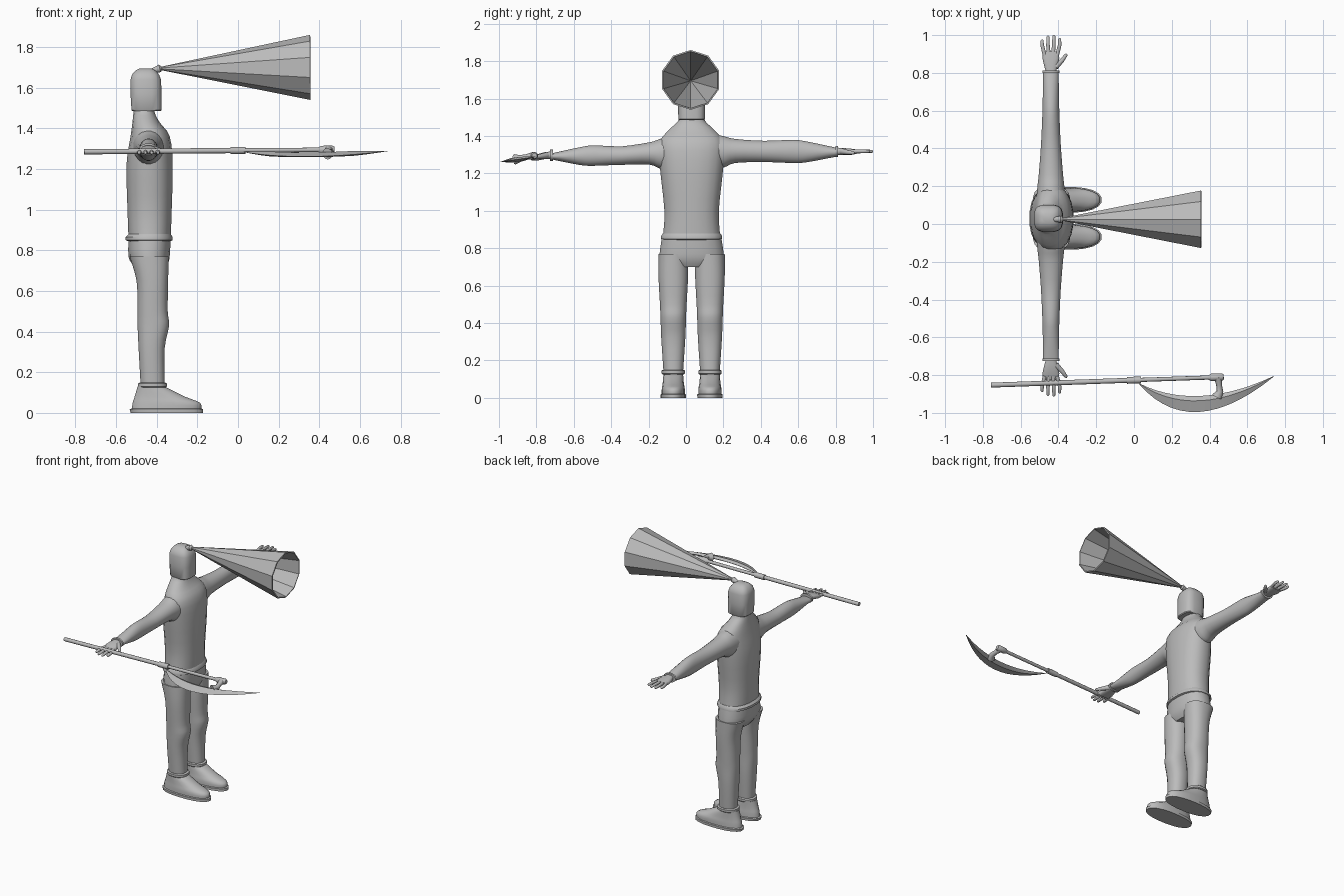
import bpy, bmesh, math
from mathutils import Vector

cube = bpy.data.objects.get("Cube")
if cube:
    bpy.data.objects.remove(cube, do_unlink=True)

tone = (.5, .5, .5, 1)
grey = bpy.data.materials.new("plain grey")
grey.use_nodes = True
grey.diffuse_color = tone
grey.node_tree.nodes["Principled BSDF"].inputs["Base Color"].default_value = tone
middle = .03  # centre plane of the figure in y
arm_x = -.44  # line of the arms in x


def skin(bm, rings, caps=True):
    """Bridge equal-sized rings of points, optionally closing both ends."""
    rows = [[bm.verts.new(point) for point in ring] for ring in rings]
    count = len(rows[0])
    for lower, upper in zip(rows, rows[1:]):
        for i in range(count):
            j = (i + 1) % count
            bm.faces.new((lower[i], lower[j], upper[j], upper[i]))
    if caps:
        bm.faces.new(rows[0])
        bm.faces.new(rows[-1])


def smooth(rows, steps=3):
    """Pass a soft curve through the rows of a profile."""
    result = []
    last = len(rows) - 1
    for k in range(last):
        a, b, c, d = (rows[max(0, min(last, k + i))] for i in (-1, 0, 1, 2))
        for step in range(steps):
            t = step / steps
            result.append([q + t / 2 * (r - p + t * (2 * p - 5 * q + 4 * r - s
                           + t * (3 * (q - r) + s - p)))
                           for p, q, r, s in zip(a, b, c, d)])
    return result + [list(rows[last])]


def oval(centre_u, half_u, centre_v, half_v, power, count):
    """Superellipse outline: a higher power gives a boxier section."""
    outline = []
    for i in range(count):
        angle = math.tau * (i + .5) / count
        c, s = math.cos(angle), math.sin(angle)
        outline.append((centre_u + half_u * math.copysign(abs(c) ** (2 / power), c),
                        centre_v + half_v * math.copysign(abs(s) ** (2 / power), s)))
    return outline


def stack(bm, rows, centre_y, power=2.3, count=20):
    """Upright loft from rows of height, back, front and half width."""
    skin(bm, [[(u, v, z) for u, v in oval((back + front) / 2, (front - back) / 2,
                                          centre_y, half, power, count)]
              for z, back, front, half in rows])


def reach(bm, rows, power=2, count=20):
    """Sideways loft from rows of y, half depth, bottom and top."""
    skin(bm, [[(u, y, v) for u, v in oval(arm_x, half, (low + top) / 2,
                                          (top - low) / 2, power, count)]
              for y, half, low, top in rows])


def tube(bm, points, radii, count=10, caps=True):
    """Round sections swept along a path."""
    points = [Vector(point) for point in points]
    last = len(points) - 1
    rings = []
    for k, point in enumerate(points):
        along = (points[min(k + 1, last)] - points[max(k - 1, 0)]).normalized()
        side = along.cross(Vector((0, 0, 1))).normalized()
        up = side.cross(along)
        angles = [math.tau * i / count for i in range(count)]
        rings.append([point + radii[k] * (math.sin(a) * side + math.cos(a) * up)
                      for a in angles])
    skin(bm, rings, caps)


def finish(bm, name, angle=40):
    bmesh.ops.recalc_face_normals(bm, faces=bm.faces)
    mesh = bpy.data.meshes.new(name)
    bm.to_mesh(mesh)
    bm.free()
    mesh.materials.append(grey)
    part = bpy.data.objects.new(name, mesh)
    bpy.context.collection.objects.link(part)
    bpy.ops.object.select_all(action="DESELECT")
    bpy.context.view_layer.objects.active = part
    part.select_set(True)
    if angle:
        bpy.ops.object.shade_smooth_by_angle(angle=math.radians(angle))
    return part


def upright(name, rows, centre_y=middle, power=2.3, count=20):
    bm = bmesh.new()
    stack(bm, rows, centre_y, power, count)
    finish(bm, name)


def rod(name, points, radii, count=12):
    bm = bmesh.new()
    tube(bm, points, radii, count)
    finish(bm, name)


# Torso with neck, shirt hem and hips
upright("torso", smooth([
    (.86, -.54, -.33, .155), (1, -.545, -.325, .147), (1.22, -.55, -.32, .17),
    (1.36, -.53, -.335, .175), (1.43, -.52, -.385, .125),
    (1.48, -.515, -.41, .073), (1.52, -.51, -.41, .07)]))
upright("shirt_hem", [(.845, -.54, -.33, .155), (.85, -.555, -.32, .165),
                      (.865, -.555, -.32, .165), (.88, -.54, -.33, .155)])
upright("hips", smooth([(.7, -.5, -.36, .1), (.73, -.52, -.345, .165),
                        (.77, -.54, -.335, .173), (.86, -.54, -.33, .16)]))

# Mirrored legs, trouser cuffs and shoes
leg = smooth([(.14, -.48, -.36, .053), (.32, -.49, -.36, .065), (.43, -.495, -.338, .069),
              (.5, -.495, -.345, .072), (.65, -.5, -.343, .08), (.77, -.535, -.34, .08)])
cuff = [(.125, -.485, -.355, .058), (.13, -.493, -.348, .063),
        (.145, -.493, -.348, .063), (.15, -.48, -.36, .058)]
shoe = smooth([(.015, -.525, -.18, .063), (.05, -.52, -.185, .062),
               (.08, -.51, -.26, .057), (.13, -.495, -.36, .053)])
sole = [(0, -.53, -.17, .068), (.018, -.535, -.17, .069), (.022, -.525, -.18, .063)]
for side, sign in (("near", -1), ("far", 1)):
    for label, rows in (("leg", leg), ("trouser_cuff", cuff), ("shoe", shoe), ("sole", sole)):
        upright(f"{side}_{label}", rows, middle + sign * .098)

# Sleeves: rows of share of the arm's length, half depth, bottom and top
sleeve = smooth([(.1, .08, 1.22, 1.42), (.22, .072, 1.23, 1.4), (.3, .065, 1.255, 1.385),
                 (.5, .053, 1.26, 1.375), (.7, .046, 1.255, 1.38),
                 (.8, .044, 1.26, 1.37), (1, .041, 1.29, 1.337)])


def sleeve_and_hand(side, sign, length, drop):
    bm = bmesh.new()
    reach(bm, [(middle + sign * length * t, half, low - drop * min(1, 2 * t) / 2,
                top - drop * min(1, 2 * t)) for t, half, low, top in sleeve])
    finish(bm, f"{side}_arm")

    # Wrist band, palm, fingers and thumb
    z = 1.318 - drop * .7
    bm = bmesh.new()

    def y(distance):
        return middle + sign * (length + distance)

    reach(bm, [(y(d), .046, z - .032, z + .03) for d in (-.008, .006)])
    reach(bm, [(y(0), .027, z - .02, z + .02), (y(.03), .036, z - .02, z + .018),
               (y(.07), .045, z - .02 - drop / 4, z + .015 - drop / 4),
               (y(.105), .042, z - .014 - drop / 2, z + .01 - drop / 2)], 2.6)
    for k, tip in enumerate((.17, .19, .194, .178)):
        spread = k - 1.5
        base, end = arm_x + .0215 * spread, arm_x + .031 * spread
        tube(bm, [(base, y(.085), z - drop / 4), (end, y(.14), z - drop / 2),
                  (end, y(tip - .006), z - drop * .6), (end, y(tip), z - drop * .6)],
             [.011, .01, .008, .003])
    tube(bm, [(arm_x + .025, y(.025), z), (-.38, y(.06), z - .006),
              (-.36, y(.088), z - .008), (-.356, y(.094), z - .008)],
         [.017, .012, .009, .003])
    finish(bm, f"{side}_hand", 60)


sleeve_and_hand("far", 1, .777, 0)
sleeve_and_hand("near", -1, .75, .03)

# Boxy hooded head
upright("head", [(1.485, -.52, -.38, .068), (1.49, -.525, -.375, .072),
                 (1.57, -.53, -.375, .073), (1.64, -.53, -.378, .072),
                 (1.665, -.522, -.388, .064), (1.685, -.505, -.405, .045),
                 (1.695, -.485, -.425, .025)], power=3.2, count=16)

# Horn: small mount and hollow ten-sided cone
rod("horn_mount", [(-.43, .025, 1.68), (-.4, .025, 1.69), (-.385, .025, 1.695),
                   (-.375, .025, 1.697)], [.012, .016, .019, .008])
bm = bmesh.new()
tube(bm, [(-.39, .025, 1.695), (.355, .025, 1.7)], [.006, .16], caps=False)
horn = finish(bm, "horn", 0)
wall = horn.modifiers.new("wall", "SOLIDIFY")
wall.thickness = .008
wall.offset = -1

# Polearm: everything on the shaft is placed by a rule along its line
shaft_start, shaft_end = Vector((-.757, -.853, 1.285)), Vector((.475, -.81, 1.295))


def on_shaft(x):
    return shaft_start.lerp(shaft_end, (x - shaft_start.x) / (shaft_end.x - shaft_start.x))


rod("grip", [shaft_start, on_shaft(0)], [.013, .013])
rod("shaft", [on_shaft(0), on_shaft(.46)], [.011, .011])
rod("shaft_collar", [on_shaft(-.037), on_shaft(.037)], [.018, .018])
rod("end_block", [on_shaft(x) for x in (.395, .41, .465, .475)], [.012, .02, .02, .014])
rod("blade_neck", [on_shaft(.445), (.45, -.85, 1.288), (.455, -.885, 1.28),
                   (.44, -.915, 1.275)], [.022, .015, .018, .028])

# Crescent blade between two bows, diamond in section
heel, point = Vector((.02, -.84, 1.285)), Vector((.75, -.8, 1.29))


def bow(pull, t):
    return heel.lerp(pull, t).lerp(pull.lerp(point, t), t)


inner_pull, outer_pull = Vector((.33, -1, 1.26)), Vector((.3, -1.17, 1.235))
rings = []
for k in range(15):
    t = (k + .2) / 14.4
    inner, outer = bow(inner_pull, t), bow(outer_pull, t)
    ridge = inner.lerp(outer, .3)
    thick = Vector((0, 0, min(.012, .2 * (inner - outer).length)))
    rings.append([inner, ridge + thick, outer, ridge - thick])
bm = bmesh.new()
skin(bm, rings)
finish(bm, "blade", 30)
